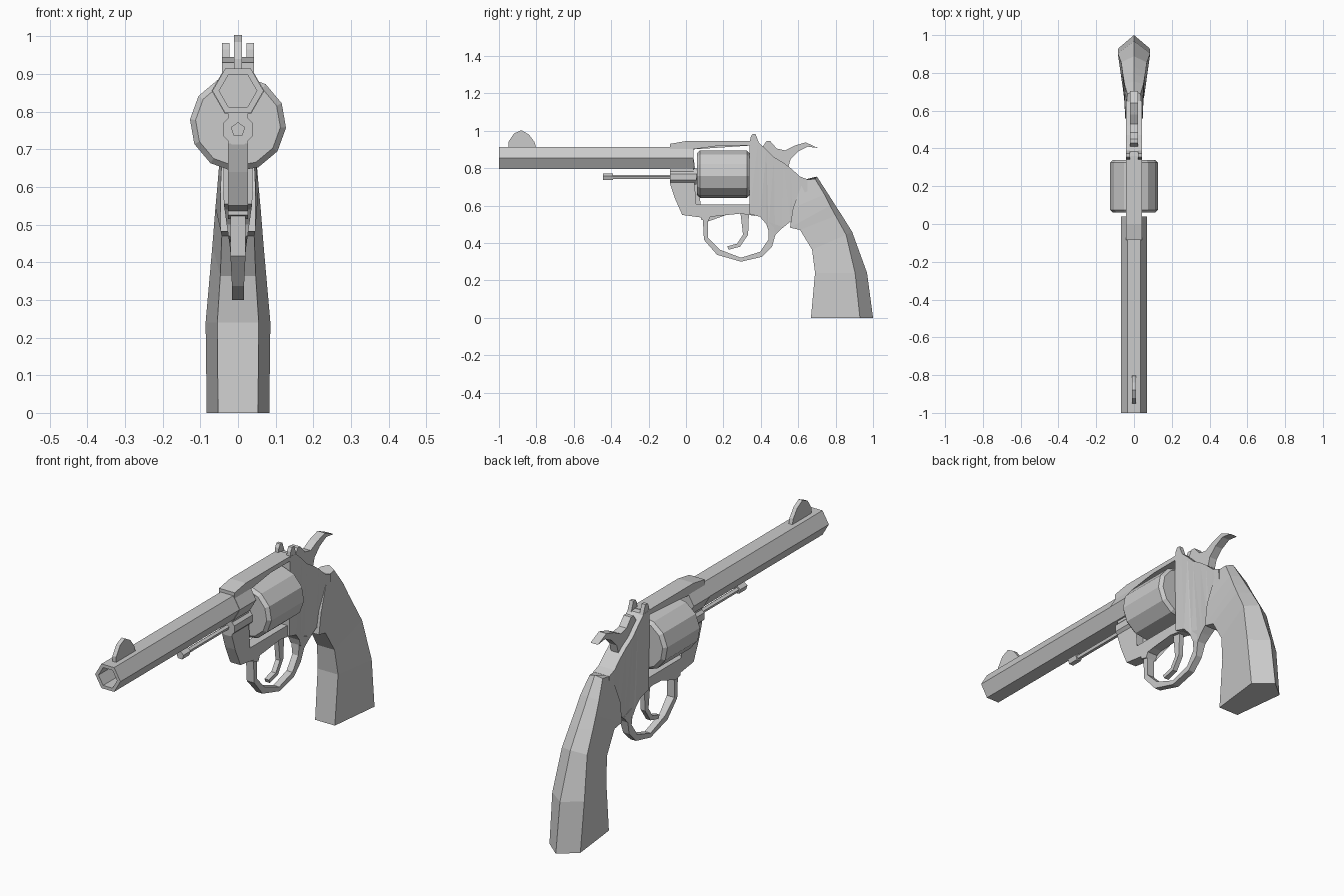
import bpy, bmesh, math

steel = bpy.data.materials.new("plain_grey")
steel.diffuse_color = (0.6, 0.6, 0.6, 1)


def finish(name, bm):
    bmesh.ops.recalc_face_normals(bm, faces=bm.faces)
    mesh = bpy.data.meshes.new(name)
    bm.to_mesh(mesh)
    bm.free()
    mesh.materials.append(steel)
    ob = bpy.data.objects.new(name, mesh)
    bpy.context.collection.objects.link(ob)
    return ob


def plate(name, pts, width, x0=0.0):
    """Side profile (y, z) thickened to both sides; width is a number or f(y, z)."""
    w = width if callable(width) else (lambda y, z: width)
    bm = bmesh.new()
    r = [bm.verts.new((x0 + w(*p), *p)) for p in pts]
    l = [bm.verts.new((x0 - w(*p), *p)) for p in pts]
    caps = [bm.faces.new(r), bm.faces.new(l[::-1])]
    n = len(pts)
    for i in range(n):
        j = (i + 1) % n
        bm.faces.new((r[i], l[i], l[j], r[j]))
    bmesh.ops.triangulate(bm, faces=caps)
    return finish(name, bm)


def loft(name, rings):
    """Bridge rings of 3D points and cap both ends."""
    bm = bmesh.new()
    vs = [[bm.verts.new(p) for p in ring] for ring in rings]
    n = len(vs[0])
    for a, b in zip(vs, vs[1:]):
        for i in range(n):
            j = (i + 1) % n
            bm.faces.new((a[i], a[j], b[j], b[i]))
    bm.faces.new(vs[0])
    bm.faces.new(vs[-1][::-1])
    return finish(name, bm)


def turned(name, sides, zc, steps, turn=0.0):
    """Part turned about the y axis from (y, radius) steps."""
    def ring(y, r):
        return [(r * math.cos(turn + i * math.tau / sides), y,
                 zc + r * math.sin(turn + i * math.tau / sides)) for i in range(sides)]
    return loft(name, [ring(*s) for s in steps])


# barrel with an open bore, and the slightly thicker rear shroud
turned("barrel", 6, 0.855, [(-0.7, 0.05), (-1.0, 0.05), (-1.0, 0.068), (0.04, 0.068)])
turned("barrel_shroud", 6, 0.855, [(-0.085, 0.07), (0.04, 0.07)])
plate("front_sight", [(-.95, .905), (-.95, .94), (-.92, .985), (-.88, 1.003),
                      (-.84, .98), (-.81, .94), (-.80, .905)], 0.01)

# drum, rod and boss
turned("drum", 12, 0.768, [(.06, .113), (.075, .128), (.325, .128), (.34, .113)],
       math.radians(-5))
turned("drum_axle", 8, 0.768, [(.03, .03), (.36, .03)])
turned("rod", 5, 0.752, [(-.40, .012), (-.08, .012)], math.pi / 2)
turned("rod_head", 5, 0.752, [(-.445, .02), (-.39, .02)], math.pi / 2)
turned("rod_boss", 8, 0.752, [(-.085, .043), (.055, .043)], math.pi / 8)

# frame
plate("top_strap", [(-.085, .90), (-.085, .93), (0, .945), (.36, .945),
                    (.36, .922), (.03, .922), (.03, .90)], 0.042)
plate("frame_front", [(-.085, .92), (-.085, .715), (-.06, .64), (-.02, .55), (.09, .535),
                      (.09, .605), (.055, .605), (.03, .63), (.03, .92)], 0.027)
plate("frame_bottom", [(.08, .605), (.08, .525), (.118, .515), (.13, .54), (.16, .55),
                       (.29, .557), (.37, .545), (.37, .605)], 0.027)


def taper(y, z):
    return min(0.043, max(0.016, 0.016 + (z - 0.4) * 0.14))


plate("frame_rear", [(.34, .945), (.385, .94), (.43, .90), (.47, .86), (.52, .83),
                     (.56, .80), (.61, .755), (.65, .74), (.65, .55), (.57, .50),
                     (.556, .513), (.51, .475), (.476, .444), (.44, .47), (.43, .50),
                     (.396, .54), (.34, .555)], taper)
for side in (-1, 1):
    plate("rear_sight_post", [(.34, .93), (.345, .965), (.355, .982), (.372, .982),
                              (.39, .935)], 0.01, side * 0.032)

# trigger guard and trigger
outer = [(.09, .53), (.096, .417), (.166, .337), (.294, .30), (.406, .326), (.46, .38),
         (.478, .444), (.52, .485)]
inner = [(.118, .53), (.118, .428), (.182, .364), (.294, .321), (.396, .353), (.44, .417),
         (.44, .48), (.42, .52)]
rings = []
for (ya, za), (yb, zb) in zip(outer, inner):
    w = 0.02 if ya < 0.1 else taper(ya, za)
    rings.append([(w, ya, za), (-w, ya, za), (-w, yb, zb), (w, yb, zb)])
loft("trigger_guard", rings)
plate("trigger", [(.29, .57), (.305, .444), (.273, .396), (.22, .382), (.228, .364),
                  (.289, .38), (.332, .444), (.337, .57)], 0.012)

# hammer with its curved spur
plate("hammer", [(.40, .90), (.43, .945), (.45, .945), (.485, .905), (.53, .895),
                 (.58, .92), (.64, .938), (.705, .908), (.65, .915), (.60, .89),
                 (.56, .85), (.545, .80), (.45, .78)], 0.02)

# grip: flat front, sides widening backwards, ridged back
sections = [  # front y, z, half width; side y, z, half width; ridge y, z
    (.668, 0, .053, .93, 0, .083, 1.0, 0),
    (.69, .24, .055, .904, .24, .086, .968, .24),
    (.674, .364, .047, .856, .444, .068, .888, .46),
    (.61, .47, .043, .80, .545, .06, .835, .545),
    (.556, .482, .046, .77, .60, .055, .798, .602),
    (.572, .588, .047, .74, .66, .05, .755, .67),
    (.63, .738, .04, .69, .742, .035, .70, .755),
]
loft("grip", [[(-fw, fy, fz), (fw, fy, fz), (sw, sy, sz), (0, by, bz), (-sw, sy, sz)]
              for fy, fz, fw, sy, sz, sw, by, bz in sections])
